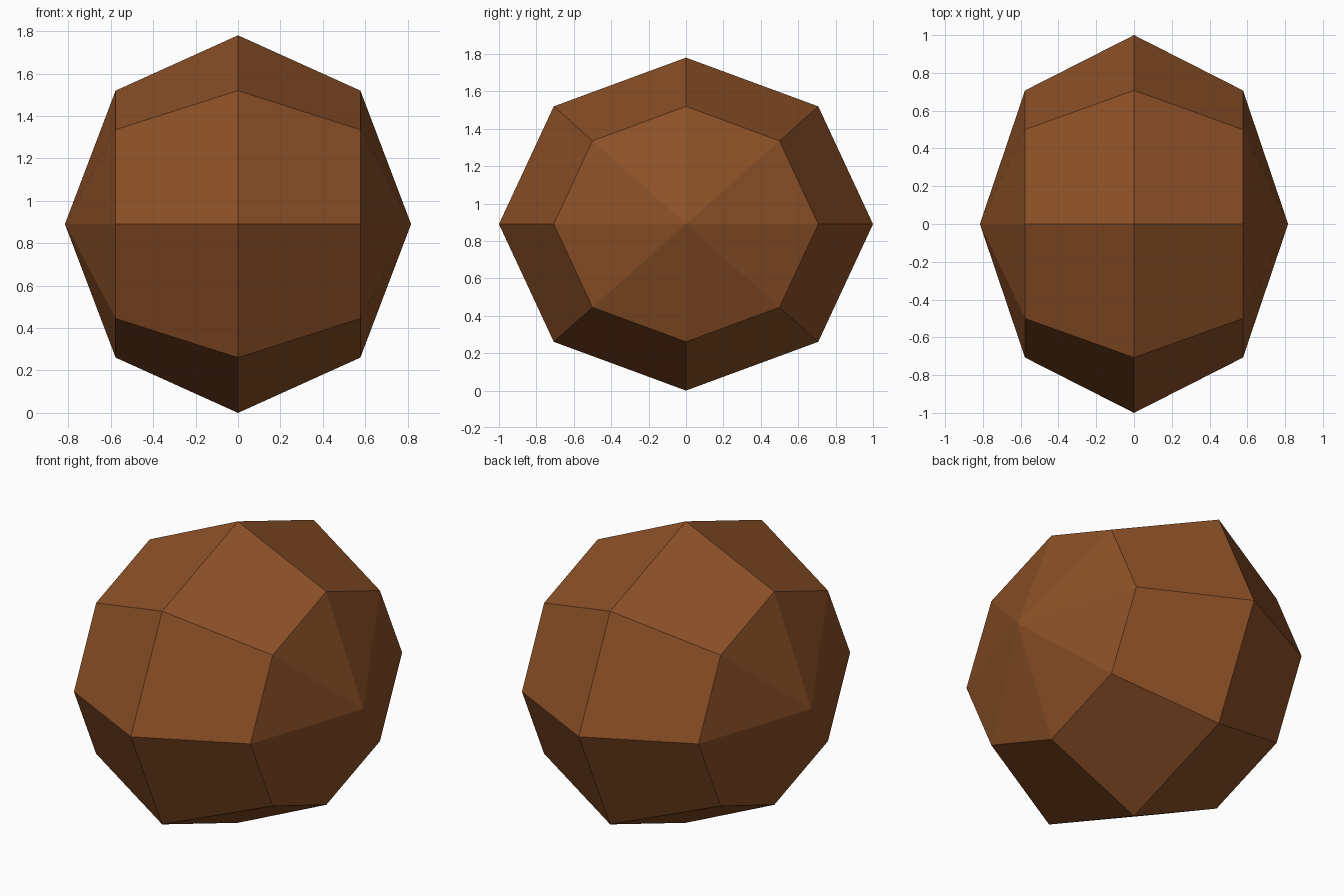
import bpy, bmesh, math
from mathutils import Matrix, Vector

if "Cube" in bpy.data.objects:
    bpy.data.objects.remove(bpy.data.objects["Cube"])

# Brown material
brown = bpy.data.materials.new("brown")
brown.diffuse_color = (0.26, 0.08, 0.02, 1)
brown.use_nodes = True
brown.node_tree.nodes["Principled BSDF"].inputs["Base Color"].default_value = brown.diffuse_color

# Faceted ball: 8 segments around x, 4 rings, squashed along x and z
bm = bmesh.new()
half = Vector((0.816, 1.0, 0.89))
shape = (Matrix.Translation((0, 0, half.z))
         @ Matrix.Diagonal((*half, 1))
         @ Matrix.Rotation(math.pi / 2, 4, 'Y'))   # poles point along x
bmesh.ops.create_uvsphere(bm, u_segments=8, v_segments=4, radius=1, matrix=shape)
bmesh.ops.recalc_face_normals(bm, faces=bm.faces)

mesh = bpy.data.meshes.new("faceted_ball")
bm.to_mesh(mesh)
bm.free()
mesh.materials.append(brown)
ball = bpy.data.objects.new("faceted_ball", mesh)
bpy.context.collection.objects.link(ball)
